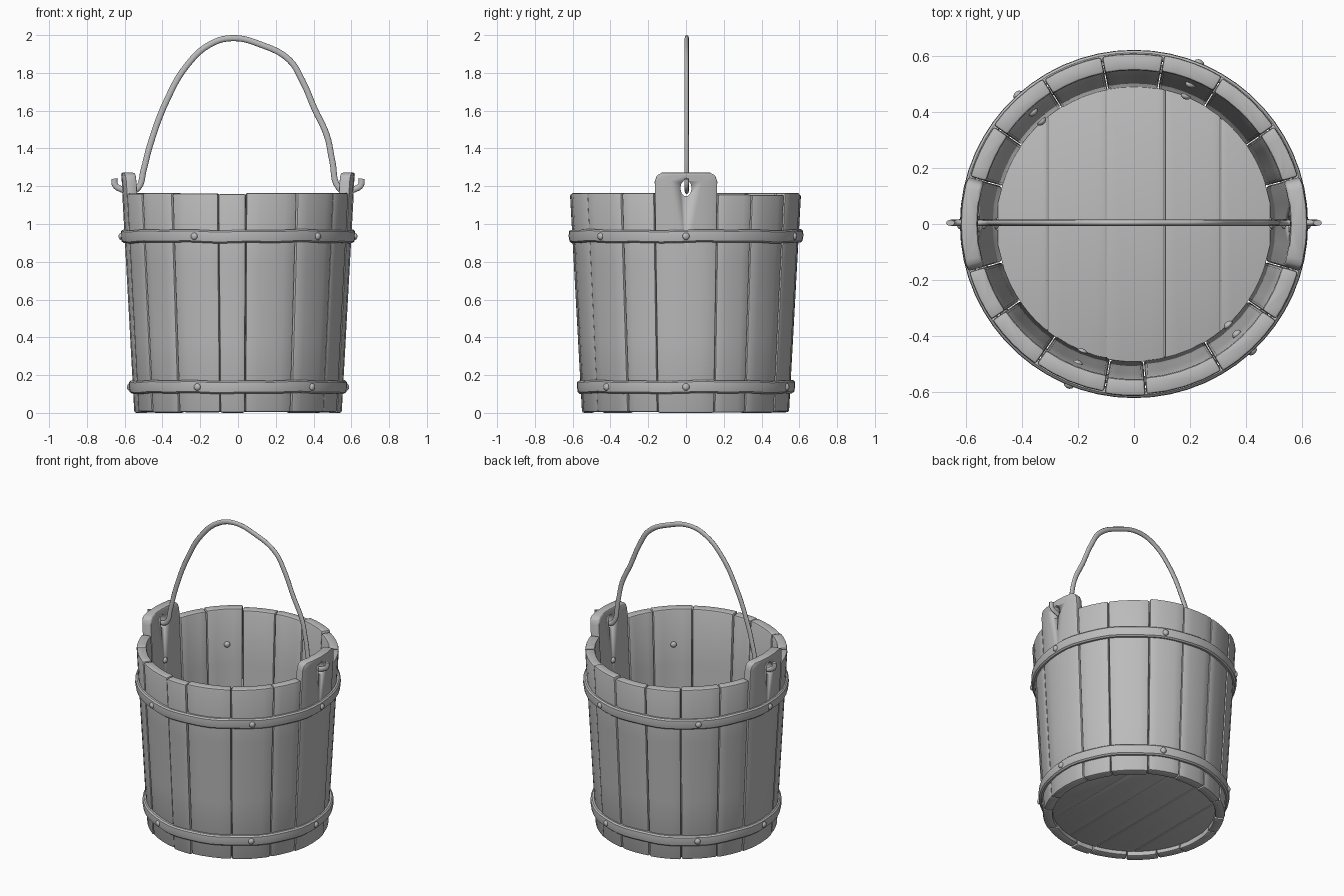
import bpy, bmesh, random
from math import sin, cos, radians, sqrt, pi
from mathutils import Matrix, Vector

random.seed(4)
cube = bpy.data.objects.get("Cube")
if cube:
    bpy.data.objects.remove(cube)

grey = bpy.data.materials.new("plain grey")
grey.use_nodes = True
grey.diffuse_color = (0.5, 0.5, 0.5, 1)
grey.node_tree.nodes["Principled BSDF"].inputs["Base Color"].default_value = (0.5, 0.5, 0.5, 1)

WALL = 0.06


def radius(z):
    """Outer radius of the tapered wall at a height."""
    return 0.546 + 0.055 * z


def polar(r, deg, z):
    return Vector((r * cos(radians(deg)), r * sin(radians(deg)), z))


def finish(name, bm, bevel=0.0, angle=40):
    bmesh.ops.recalc_face_normals(bm, faces=bm.faces)
    mesh = bpy.data.meshes.new(name)
    bm.to_mesh(mesh)
    bm.free()
    ob = bpy.data.objects.new(name, mesh)
    bpy.context.collection.objects.link(ob)
    mesh.materials.append(grey)
    bpy.ops.object.select_all(action="DESELECT")
    ob.select_set(True)
    bpy.context.view_layer.objects.active = ob
    if bevel:
        mod = ob.modifiers.new("soft edges", "BEVEL")
        mod.width = bevel
        mod.segments = 2
        mod.limit_method = "ANGLE"
        mod.angle_limit = radians(40)
        bpy.ops.object.modifier_apply(modifier=mod.name)
    bpy.ops.object.shade_smooth_by_angle(angle=radians(angle))
    return ob


def loft(bm, rings):
    """Skin closed rings of points and cap both ends."""
    rows = [[bm.verts.new(p) for p in ring] for ring in rings]
    n = len(rows[0])
    for low, high in zip(rows, rows[1:]):
        for i in range(n):
            j = (i + 1) % n
            bm.faces.new((low[i], low[j], high[j], high[i]))
    bm.faces.new(rows[0])
    bm.faces.new(rows[-1])


def stave(name, a0, a1, levels, bulge=0.0):
    """Curved board; levels are (height, width factor)."""
    mid, half = (a0 + a1) / 2, (a1 - a0) / 2 - 0.15
    steps = [-1, -0.5, 0, 0.5, 1]
    rings = []
    for z, width in levels:
        r = radius(z) + bulge
        outer = [polar(r, mid + half * width * s, z) for s in steps]
        inner = [polar(r - WALL, mid + half * width * s, z) for s in reversed(steps)]
        rings.append(outer + inner)
    bm = bmesh.new()
    loft(bm, rings)
    return finish(name, bm, 0.01)


# Ordinary staves fill the two arcs between the eared staves
arcs = [[16, 35, 59, 80, 101, 122, 145, 164],
        [196, 214, 235, 260, 274, 301, 326, 344]]
for side, seams in zip(("back", "front"), arcs):
    for i, (a0, a1) in enumerate(zip(seams, seams[1:])):
        top = 1.16 + random.uniform(-0.008, 0.006)
        foot = random.uniform(0, 0.008)
        stave(f"{side}_stave_{i + 1}", a0, a1,
              [(foot, 1), (0.4, 1), (0.8, 1), (top, 1)], random.uniform(-0.003, 0.005))

# Tall eared staves, each with a hole for the handle
for name, a in (("left", 0), ("right", 180)):
    ear = stave(f"{name}_eared_stave", a - 16, a + 16,
                [(0, 1), (0.4, 1), (0.8, 1), (1.225, 1), (1.258, 0.93), (1.272, 0.76)], 0.003)
    bm = bmesh.new()
    bmesh.ops.create_cone(bm, cap_ends=True, segments=10, radius1=1, radius2=1, depth=0.4,
                          matrix=Matrix.Translation((0.6 * cos(radians(a)), 0, 1.19))
                          @ Matrix.Diagonal((1, 0.03, 0.044, 1))
                          @ Matrix.Rotation(pi / 2, 4, "Y"))
    cutter = finish("hole_cutter", bm)
    cutter.hide_render = True
    mod = ear.modifiers.new("hole", "BOOLEAN")
    mod.operation = "DIFFERENCE"
    mod.solver = "EXACT"
    mod.object = cutter
    bpy.context.view_layer.objects.active = ear
    bpy.ops.object.modifier_apply(modifier=mod.name)
    bpy.data.objects.remove(cutter)

# Floor planks, cut to a disc
FLOOR = 0.492
seams = [-0.488, -0.31, -0.1, 0.11, 0.31, 0.488]
for i, (x0, x1) in enumerate(zip(seams, seams[1:])):
    xs = [x0 + 0.0015 + (x1 - x0 - 0.003) * k / 8 for k in range(9)]
    edge = [(x, sqrt(FLOOR ** 2 - x * x)) for x in xs]
    outline = edge + [(x, -y) for x, y in reversed(edge)]
    bm = bmesh.new()
    loft(bm, [[Vector((x, y, z)) for x, y in outline] for z in (0.03, 0.075)])
    finish(f"floor_plank_{i + 1}", bm, 0.003, 30)

# Hoops with rounded section, and rivets through the wall
hoop_section = [(-0.034, -0.008), (-0.034, 0.012), (-0.026, 0.021), (0, 0.024),
                (0.026, 0.021), (0.034, 0.012), (0.034, -0.008)]
for name, zc in (("lower", 0.137), ("upper", 0.935)):
    bm = bmesh.new()
    rows = []
    for k in range(60):
        dz = 0.004 * sin(k * 0.9) * cos(k * 0.37)
        rows.append([bm.verts.new(polar(radius(zc + h) + out, k * 6, zc + h + dz))
                     for h, out in hoop_section])
    n = len(hoop_section)
    for k in range(60):
        a, b = rows[k], rows[(k + 1) % 60]
        for i in range(n):
            j = (i + 1) % n
            bm.faces.new((a[i], b[i], b[j], a[j]))
    finish(f"{name}_hoop", bm)

    bm = bmesh.new()
    for deg in (0, 68, 132, 180, 248, 313):
        for out in (0.022, -WALL):
            place = (Matrix.Translation(polar(radius(zc) + out, deg, zc))
                     @ Matrix.Rotation(radians(deg), 4, "Z")
                     @ Matrix.Diagonal((0.7, 1, 1, 1)))
            bmesh.ops.create_uvsphere(bm, u_segments=10, v_segments=8, radius=0.019, matrix=place)
    finish(f"{name}_rivets", bm, angle=80)

# Bent wire handle, hooked outward through both ears
path = [(-0.655, 1.24), (-0.65, 1.205), (-0.62, 1.185), (-0.57, 1.175), (-0.53, 1.19),
        (-0.5, 1.285), (-0.465, 1.42), (-0.37, 1.67), (-0.27, 1.84), (-0.15, 1.95),
        (-0.03, 1.984), (0.12, 1.95), (0.27, 1.87), (0.34, 1.76), (0.405, 1.61),
        (0.47, 1.47), (0.5, 1.33), (0.535, 1.19), (0.57, 1.175), (0.62, 1.185),
        (0.65, 1.205), (0.655, 1.24)]
curve = bpy.data.curves.new("handle", "CURVE")
curve.dimensions = "3D"
curve.bevel_depth = 0.016
curve.bevel_resolution = 2
curve.resolution_u = 5
curve.use_fill_caps = True
spline = curve.splines.new("BEZIER")
spline.bezier_points.add(len(path) - 1)
for point, (x, z) in zip(spline.bezier_points, path):
    point.co = (x, 0, z)
    point.handle_left_type = point.handle_right_type = "AUTO"
curve.materials.append(grey)
handle = bpy.data.objects.new("handle", curve)
handle.scale.y = 0.7
handle.location.y = 0.004
bpy.context.collection.objects.link(handle)
bpy.ops.object.select_all(action="DESELECT")
handle.select_set(True)
bpy.context.view_layer.objects.active = handle
bpy.ops.object.convert(target="MESH")
bpy.ops.object.shade_smooth_by_angle(angle=radians(50))
